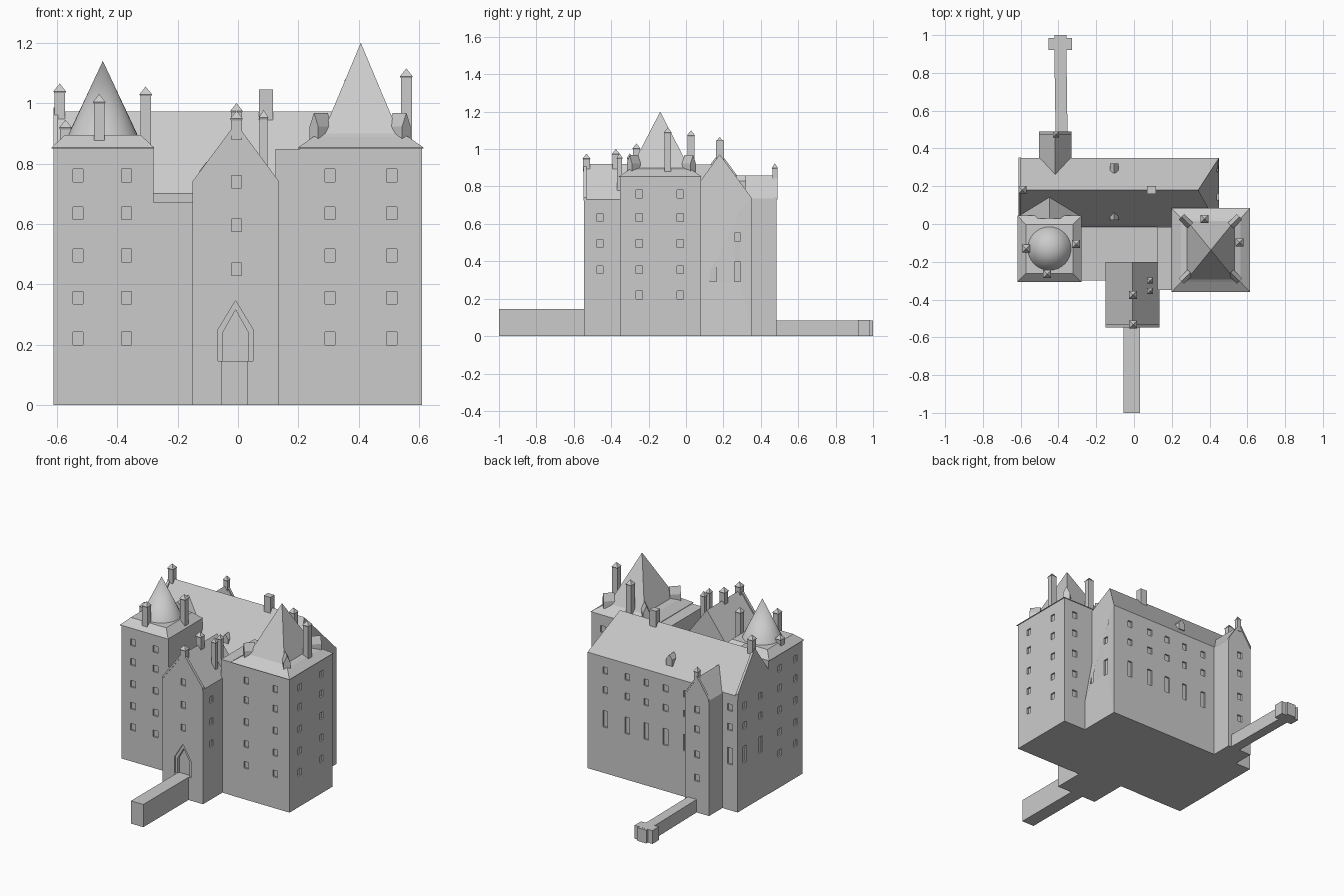
import bpy, bmesh, math
from mathutils import Matrix, Vector

if "Cube" in bpy.data.objects:
    bpy.data.objects.remove(bpy.data.objects["Cube"])


def finish(name, bm):
    bmesh.ops.recalc_face_normals(bm, faces=bm.faces)
    me = bpy.data.meshes.new(name)
    bm.to_mesh(me)
    bm.free()
    ob = bpy.data.objects.new(name, me)
    bpy.context.collection.objects.link(ob)
    return ob


def add_prism(bm, pts, axis, a, b):
    """Extrude a profile: axis x -> (y,z), axis y -> (x,z), axis z -> (x,y)."""
    def co(p, t):
        return {'x': (t, p[0], p[1]), 'y': (p[0], t, p[1]), 'z': (p[0], p[1], t)}[axis]
    lo = [bm.verts.new(co(p, a)) for p in pts]
    hi = [bm.verts.new(co(p, b)) for p in pts]
    bm.faces.new(lo)
    bm.faces.new(hi[::-1])
    for i in range(len(pts)):
        j = (i + 1) % len(pts)
        bm.faces.new((lo[i], lo[j], hi[j], hi[i]))


def prism(name, pts, axis, a, b):
    bm = bmesh.new()
    add_prism(bm, pts, axis, a, b)
    return finish(name, bm)


def rect(x0, x1, y0, y1):
    return [(x0, y0), (x1, y0), (x1, y1), (x0, y1)]


def box(name, x0, x1, y0, y1, z0, z1):
    return prism(name, rect(x0, x1, y0, y1), 'z', z0, z1)


def stack(name, cx, cy, rings):
    """Stacked rectangles (half x, half y, z); half size 0 makes an apex."""
    bm = bmesh.new()
    prev = None
    for hx, hy, z in rings:
        if hx == 0:
            tip = bm.verts.new((cx, cy, z))
            for i in range(4):
                bm.faces.new((prev[i], prev[(i + 1) % 4], tip))
            return finish(name, bm)
        cur = [bm.verts.new((x, y, z)) for x, y in rect(cx - hx, cx + hx, cy - hy, cy + hy)]
        if prev is None:
            bm.faces.new(cur[::-1])
        else:
            for i in range(4):
                j = (i + 1) % 4
                bm.faces.new((prev[i], prev[j], cur[j], cur[i]))
        prev = cur
    bm.faces.new(prev)
    return finish(name, bm)


def chimney(name, x, y, z0, z1, w=0.017):
    return stack(name, x, y, [(w, w, z0), (w, w, z1 - .032), (w + .003, w + .003, z1 - .026), (0, 0, z1)])


def cut(ob, bm):
    cutter = finish("cutter", bm)
    cutter.hide_render = True
    m = ob.modifiers.new("openings", 'BOOLEAN')
    m.operation, m.solver, m.object = 'DIFFERENCE', 'EXACT', cutter
    bpy.context.view_layer.objects.active = ob
    bpy.ops.object.modifier_apply(modifier=m.name)
    bpy.data.objects.remove(cutter)


def windows(ob, groups):
    """Each group: facing axis, wall position, across positions, heights, window height."""
    bm = bmesh.new()
    for axis, wall, across, heights, h in groups:
        for u in across:
            for z in heights:
                add_prism(bm, rect(u - .017, u + .017, z - h / 2, z + h / 2), axis, wall - .01, wall + .01)
    cut(ob, bm)


ROWS = [.22, .355, .495, .635, .76]
UPPER = [.53, .655]
S, T = .042, .105

# Main block with ridge hipped at its right end
main = prism("main_block", [(-.015, 0), (.35, 0), (.35, .74), (.18, .972), (-.015, .7)], 'x', -.61, .45)
for v in main.data.vertices:
    if v.co.z > .95 and v.co.x > 0:
        v.co.x = .34
cols = [.325, .17, .035, -.1, -.245, -.555]
windows(main, [('y', .35, cols, UPPER, S), ('y', .35, cols, [.345], T),
               ('x', .45, [.145, .275], UPPER, S), ('x', .45, [.145, .275], [.345], T),
               ('x', -.61, [.12, .28], UPPER, S), ('x', -.61, [.12, .28], [.345], T)])
prism("main_gable_parapet", [(.03, .7), (.352, .72), (.352, .752), (.18, .985), (.03, .78)], 'x', -.612, -.597)

# Left tower with flared eaves, cone and link roof
lt = box("left_tower", -.612, -.28, -.302, .04, 0, .85)
windows(lt, [('y', -.302, [-.53, -.37], ROWS, S), ('x', -.612, [-.07, -.23], ROWS, S)])
stack("left_tower_eaves", -.448, -.132, [(.17, .176, .85), (.17, .176, .853), (.125, .13, .895)])
bm = bmesh.new()
bmesh.ops.create_cone(bm, cap_ends=True, segments=32, radius1=.122, radius2=0, depth=.26,
                      matrix=Matrix.Translation((-.448, -.13, 1.01)))
cone = finish("left_tower_cone", bm)
bpy.context.view_layer.objects.active = cone
cone.select_set(True)
bpy.ops.object.shade_smooth_by_angle()
prism("left_tower_link_roof", [(-.61, .78), (-.285, .78), (-.448, .918)], 'y', .03, .145)

# Right tower with flared eaves and pyramid roof
rt = box("right_tower", .205, .61, -.352, .08, 0, .85)
windows(rt, [('y', -.352, [.305, .51], ROWS, S), ('x', .61, [-.25, -.03], ROWS, S),
             ('y', .08, [.53], ROWS, S)])
stack("right_tower_roof", .407, -.138, [(.208, .222, .85), (.208, .222, .853), (.158, .17, .888),
                                      (.126, .155, .9), (0, 0, 1.2)])

# Corner dormers, turned outward
for sx in (-1, 1):
    for sy in (-1, 1):
        d = prism("corner_dormer", [(-.02, 0), (.02, 0), (.02, .045), (0, .09), (-.02, .045)], 'y', -.04, .025)
        d.location = (.405 + sx * .125, -.132 + sy * .142, .878)
        d.rotation_euler.z = math.atan2(sy, sx) + math.pi / 2

# Link buildings between the towers
box("courtyard_link", -.29, .21, -.3, .0, 0, .67)
box("right_link", .125, .21, -.35, -.015, 0, .848)

# Gatehouse with pointed doorway
gate = prism("gatehouse", [(-.15, 0), (.135, 0), (.135, .73), (-.007, .92), (-.15, .73)], 'y', -.545, -.2)
windows(gate, [('y', -.545, [-.005], [.45, .595, .74], S),
               ('x', .135, [-.46], [.355, .495, .635], S), ('x', -.15, [-.46], [.355, .495, .635], S)])
for half, shoulder, peak, depth in ((.058, .25, .345, .008), (.042, .24, .315, .025)):
    bm = bmesh.new()
    c = -.008
    add_prism(bm, [(c - half, .145), (c + half, .145), (c + half, shoulder), (c, peak), (c - half, shoulder)],
              'y', -.57, -.545 + depth)
    cut(gate, bm)
for side in (-.15, .135):
    prism("gatehouse_gable_coping", [(side, .725), (side, .742), (-.007, .934), (-.007, .915)], 'y', -.549, -.532)

# Rear wing
wing = prism("rear_wing", [(-.502, 0), (-.332, 0), (-.332, .735), (-.417, .86), (-.502, .735)], 'y', .25, .485)
windows(wing, [('y', .485, [-.417], [.22, .37, .53, .655], S)])
for side in (-.502, -.332):
    prism("rear_gable_coping", [(side, .73), (side, .745), (-.417, .872), (-.417, .855)], 'y', .474, .489)

# Front ramp and rear causeway
box("front_ramp", -.055, .032, -1, -.54, 0, .145)
prism("rear_causeway", [(-.415, .48), (-.352, .48), (-.358, .93), (-.422, .93)], 'z', 0, .083)
box("causeway_end", -.453, -.327, .92, .985, 0, .085)
box("causeway_tip", -.42, -.358, .91, 1, 0, .0845)

# Chimneys
for name, x, y, z0, z1 in (
        ("main_gable_chimney", -.591, .18, .9, 1.065),
        ("left_tower_front_chimney", -.46, -.265, .865, 1.03),
        ("left_tower_inner_chimney", -.306, -.105, .855, 1.055),
        ("left_tower_outer_chimney", -.572, -.13, .855, .945),
        ("right_tower_outer_chimney", .558, -.097, .86, 1.115),
        ("right_tower_rear_chimney", .373, .027, .86, 1.1),
        ("gatehouse_front_chimney", -.005, -.532, .88, .975),
        ("gatehouse_ridge_chimney", -.005, -.375, .88, 1.0),
        ("gatehouse_side_chimney", .085, -.3, .76, .978),
        ("gatehouse_side_chimney", .085, -.355, .76, .978),
        ("rear_wing_chimney", -.412, .475, .82, .925)):
    chimney(name, x, y, z0, z1, .013 if "side" in name or "rear_wing" in name else .018)
box("ridge_chimney", .07, .116, .16, .202, .9, 1.045)

# Small roof dormers on both slopes
for y0, y1, z in ((.02, .08, .735), (.27, .32, .79)):
    prism("roof_dormer", [(-.127, z), (-.083, z), (-.083, z + .04), (-.105, z + .07), (-.127, z + .04)], 'y', y0, y1)
